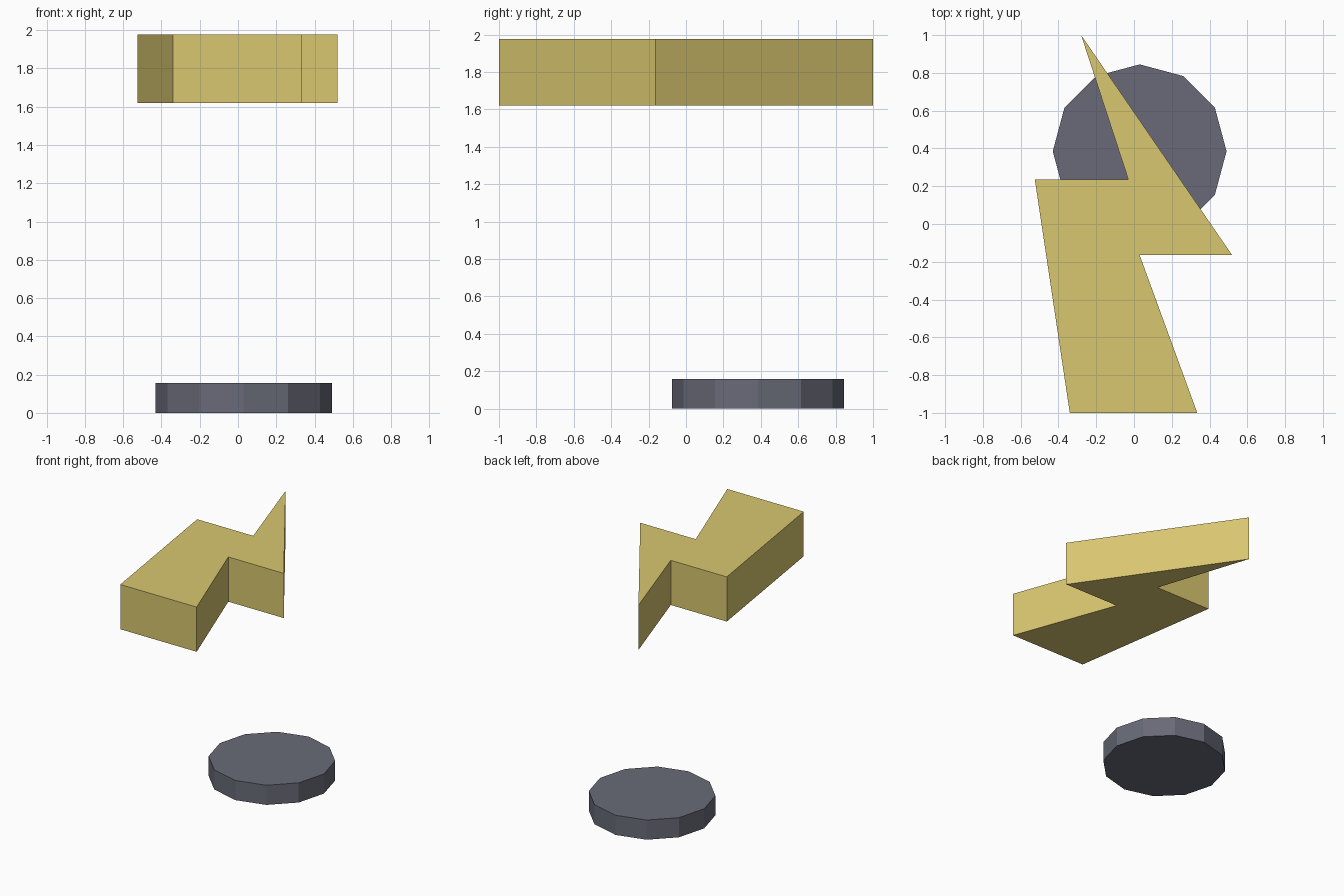
import bpy, bmesh, math

if "Cube" in bpy.data.objects:
    bpy.data.objects.remove(bpy.data.objects["Cube"])


def material(name, rgb):
    """Flat material from sRGB 0-255 values."""
    mat = bpy.data.materials.new(name)
    lin = [((c / 255 + 0.055) / 1.055) ** 2.4 for c in rgb]
    mat.diffuse_color = (*lin, 1.0)
    mat.use_nodes = True
    mat.node_tree.nodes["Principled BSDF"].inputs["Base Color"].default_value = mat.diffuse_color
    return mat


def prism(name, outline, z0, z1, mat):
    """Extrude a flat outline from z0 up to z1."""
    bm = bmesh.new()
    base = bm.faces.new([bm.verts.new((x, y, z0)) for x, y in outline])
    ext = bmesh.ops.extrude_face_region(bm, geom=[base], use_keep_orig=True)
    top = [v for v in ext["geom"] if isinstance(v, bmesh.types.BMVert)]
    bmesh.ops.translate(bm, verts=top, vec=(0, 0, z1 - z0))
    bmesh.ops.recalc_face_normals(bm, faces=bm.faces)
    mesh = bpy.data.meshes.new(name)
    bm.to_mesh(mesh)
    bm.free()
    mesh.materials.append(mat)
    obj = bpy.data.objects.new(name, mesh)
    bpy.context.collection.objects.link(obj)
    return obj


yellow = material("dull_yellow", (217, 199, 112))
grey = material("slate_grey", (104, 106, 119))

# Floating lightning bolt
bolt = [(-0.34, -1.0), (0.335, -1.0), (0.03, -0.165), (0.52, -0.165),
        (-0.28, 1.0), (-0.03, 0.235), (-0.525, 0.235)]
prism("lightning_bolt", bolt, 1.62, 1.977, yellow)

# Twelve-sided base disc, set behind the centre
disc = [(0.03 + 0.46 * math.cos(i * math.pi / 6),
         0.385 + 0.46 * math.sin(i * math.pi / 6)) for i in range(12)]
prism("base_disc", disc, 0.0, 0.157, grey)
